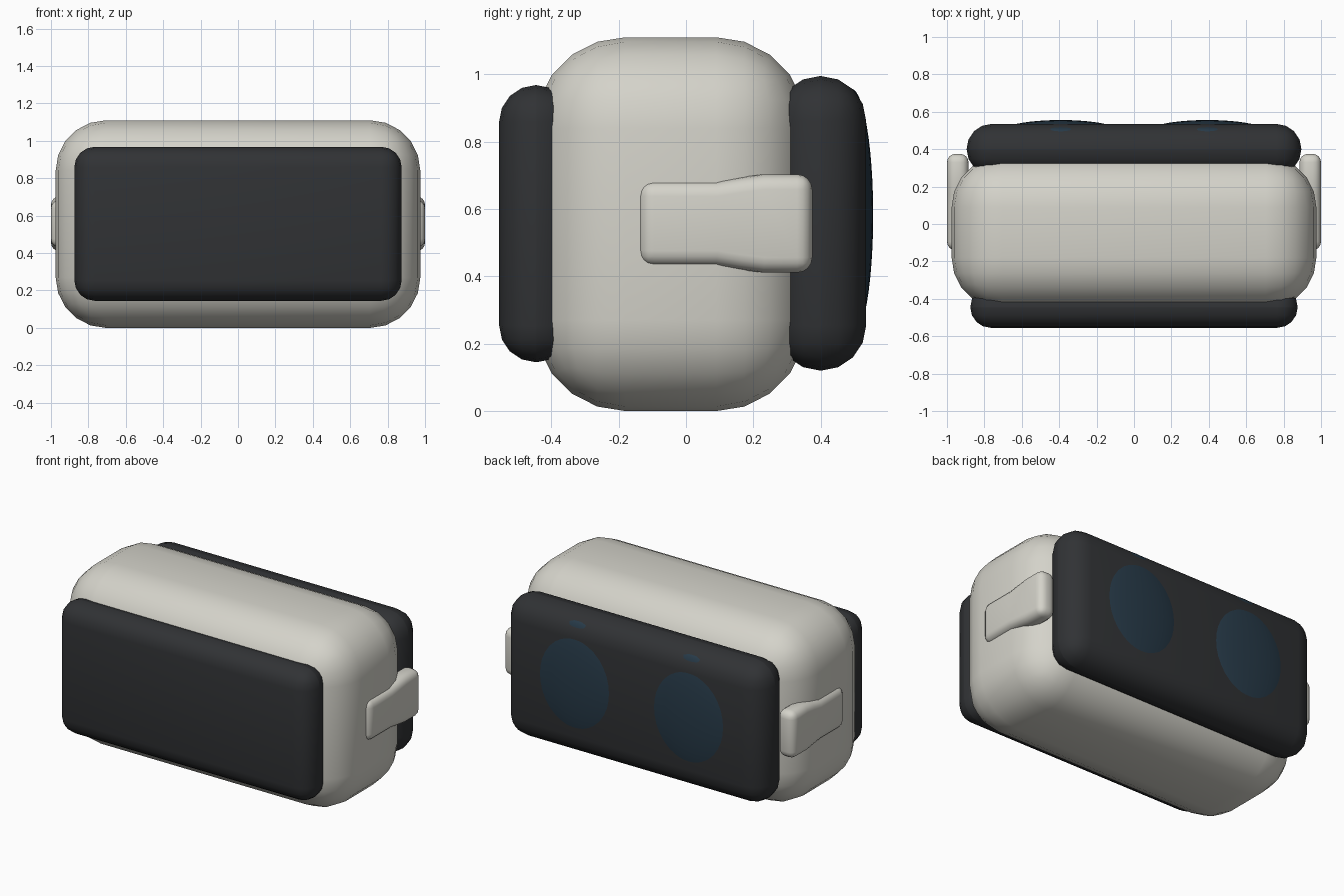
import bpy, bmesh
from math import radians

if "Cube" in bpy.data.objects:
    bpy.data.objects.remove(bpy.data.objects["Cube"])


def material(name, rgb):
    m = bpy.data.materials.new(name)
    m.diffuse_color = (*rgb, 1)
    m.use_nodes = True
    m.node_tree.nodes["Principled BSDF"].inputs["Base Color"].default_value = m.diffuse_color
    return m


SHELL = material("shell", (0.66, 0.65, 0.59))
DARK = material("dark_plastic", (0.03, 0.032, 0.035))
GLASS = material("lens_glass", (0.02, 0.042, 0.065))


def finish(obj, mat, bevel=0, segments=4):
    obj.data.materials.append(mat)
    if bevel:
        mod = obj.modifiers.new("rounding", 'BEVEL')
        mod.width = bevel
        mod.segments = segments
        mod.limit_method = 'ANGLE'
    bpy.ops.object.select_all(action='DESELECT')
    obj.select_set(True)
    bpy.context.view_layer.objects.active = obj
    if bevel:
        bpy.ops.object.modifier_apply(modifier="rounding")
    bpy.ops.object.shade_smooth_by_angle(angle=radians(40))


def rounded_box(name, lo, hi, mat, bevel, segments):
    bpy.ops.mesh.primitive_cube_add(size=1, location=[(a + b) / 2 for a, b in zip(lo, hi)])
    obj = bpy.context.object
    obj.name = name
    obj.scale = [b - a for a, b in zip(lo, hi)]
    bpy.ops.object.transform_apply(location=False, rotation=False, scale=True)
    finish(obj, mat, bevel, segments)


# main shell, front plate and rear face cushion
rounded_box("body", (-0.975, -0.45, 0.0), (0.975, 0.36, 1.11), SHELL, 0.27, 5)
rounded_box("front_plate", (-0.875, -0.555, 0.145), (0.875, -0.335, 0.968), DARK, 0.109, 4)
rounded_box("face_cushion", (-0.895, 0.265, 0.12), (0.895, 0.535, 0.995), DARK, 0.134, 4)

# upper half of the strap mount outline (y, offset from z centre)
ARM = [(-0.14, 0.126), (0.09, 0.126), (0.16, 0.137), (0.23, 0.146), (0.375, 0.146)]


def strap_mount(name, side):
    bm = bmesh.new()
    outline = [(y, 0.557 + h) for y, h in ARM] + [(y, 0.557 - h) for y, h in reversed(ARM)]
    face = bm.faces.new([bm.verts.new((side * 0.885, y, z)) for y, z in outline])
    new = bmesh.ops.extrude_face_region(bm, geom=[face])["geom"]
    bmesh.ops.translate(bm, vec=(side * 0.115, 0, 0),
                        verts=[v for v in new if isinstance(v, bmesh.types.BMVert)])
    bmesh.ops.recalc_face_normals(bm, faces=bm.faces)
    mesh = bpy.data.meshes.new(name)
    bm.to_mesh(mesh)
    bm.free()
    obj = bpy.data.objects.new(name, mesh)
    bpy.context.collection.objects.link(obj)
    finish(obj, SHELL, 0.045, 4)


for side, label in ((-1, "left"), (1, "right")):
    strap_mount(label + "_strap_mount", side)
    # flattened lens, its cap rising from the cushion
    bpy.ops.mesh.primitive_uv_sphere_add(segments=48, ring_count=24, location=(side * 0.392, 0.49, 0.583))
    lens = bpy.context.object
    lens.name = label + "_lens"
    lens.scale = (0.325, 0.066, 0.375)
    bpy.ops.object.transform_apply(location=False, rotation=False, scale=True)
    finish(lens, GLASS)
